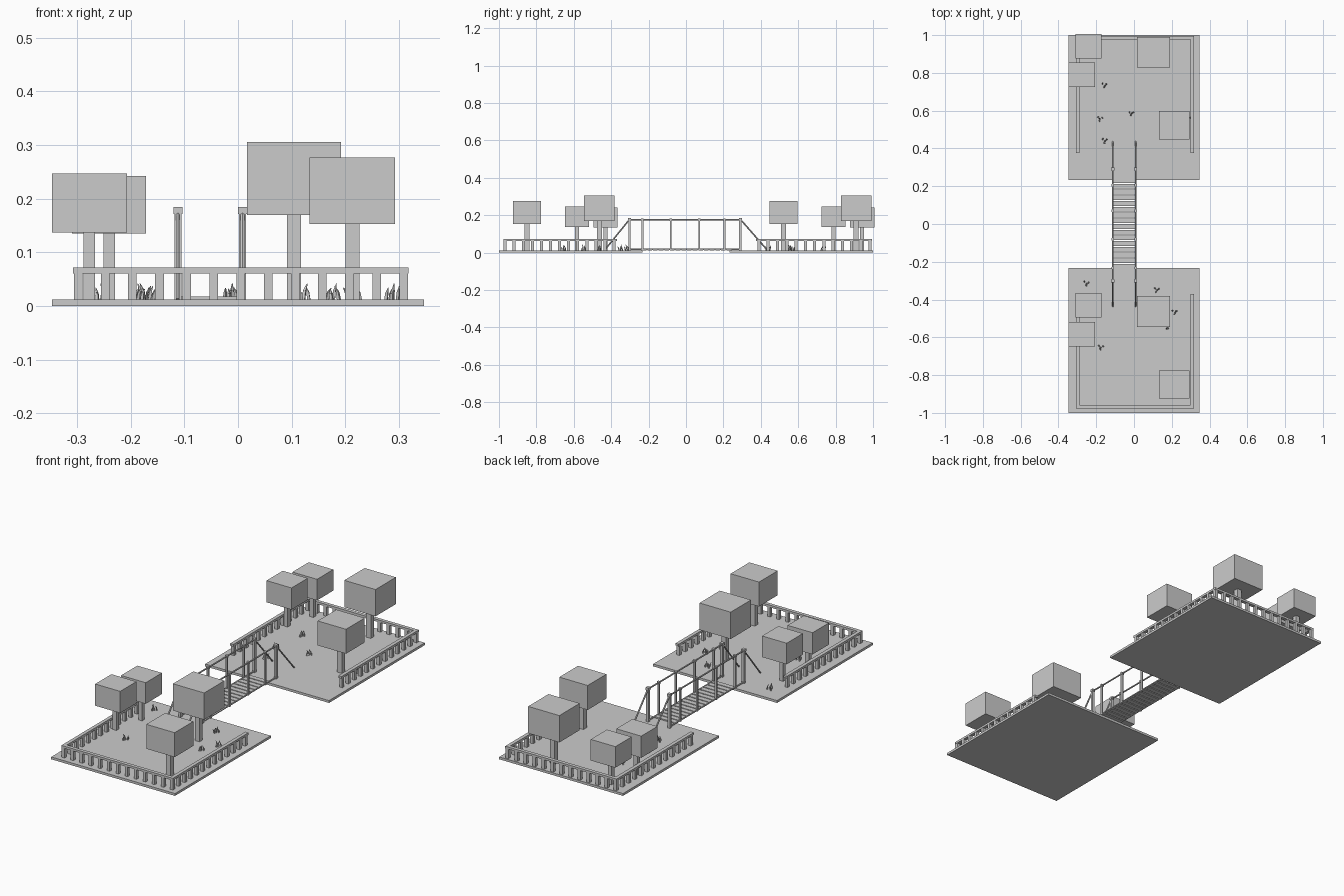
import bpy, bmesh, math, random
from mathutils import Vector, Matrix

if "Cube" in bpy.data.objects:
    bpy.data.objects.remove(bpy.data.objects["Cube"])

random.seed(4)


def finish(name, bm):
    me = bpy.data.meshes.new(name)
    bm.to_mesh(me)
    bm.free()
    ob = bpy.data.objects.new(name, me)
    bpy.context.collection.objects.link(ob)
    return ob


def add_box(bm, x0, x1, y0, y1, z0, z1):
    m = Matrix.Translation(((x0 + x1) / 2, (y0 + y1) / 2, (z0 + z1) / 2))
    m = m @ Matrix.Diagonal((x1 - x0, y1 - y0, z1 - z0, 1))
    bmesh.ops.create_cube(bm, size=1, matrix=m)


def add_post(bm, x, y, w, z0, z1):
    add_box(bm, x - w / 2, x + w / 2, y - w / 2, y + w / 2, z0, z1)


def add_bar(bm, a, b, r1, r2=None, sides=6):
    a, b = Vector(a), Vector(b)
    d = b - a
    m = Matrix.Translation((a + b) / 2) @ d.to_track_quat('Z', 'Y').to_matrix().to_4x4()
    bmesh.ops.create_cone(bm, cap_ends=True, segments=sides, radius1=r1,
                          radius2=r1 if r2 is None else r2, depth=d.length, matrix=m)


def spread(a, b, n):
    return [a + (b - a) * i / (n - 1) for i in range(n)]


G = 0.012            # top of the ground slabs
XL, XR = -0.298, 0.309   # side fence centre lines

for side, s, end, start in (("front", -1, -0.967, -0.37), ("back", 1, 0.985, 0.375)):
    # ground slab
    bm = bmesh.new()
    add_box(bm, -0.347, 0.347, *sorted((s * 0.233, s)), 0, G)
    finish(side + "_ground", bm)

    # fence rails
    bm = bmesh.new()
    for x in (XL, XR):
        add_box(bm, x - 0.009, x + 0.009, *sorted((start, end - s * 0.009)), 0.061, 0.072)
    add_box(bm, XL - 0.009, XR + 0.009, end - 0.009, end + 0.009, 0.061, 0.072)
    finish(side + "_fence_rails", bm)

    # fence posts
    bm = bmesh.new()
    for y in spread(start + s * 0.015, end, 13):
        for x in (XL, XR):
            add_post(bm, x, y, 0.016, G, 0.062)
    for x in spread(XL, XR, 13)[1:-1]:
        add_post(bm, x, end, 0.016, G, 0.062)
    finish(side + "_fence_posts", bm)

# trees: x, y, canopy x size, y size, canopy bottom, top, trunk width
TREES = [(0.104, -0.463, 0.175, 0.163, 0.170, 0.306, 0.026),
         (0.213, -0.850, 0.159, 0.150, 0.153, 0.277, 0.026),
         (-0.240, -0.430, 0.138, 0.130, 0.135, 0.242, 0.021),
         (-0.277, -0.583, 0.140, 0.130, 0.137, 0.247, 0.021)]
for side, dy in (("front", 0), ("back", 1.372)):
    for i, (x, y, sx, sy, z0, z1, w) in enumerate(TREES):
        y += dy
        bm = bmesh.new()
        add_post(bm, x, y, w, G, z0 + 0.01)
        finish(f"{side}_tree_trunk_{i}", bm)
        bm = bmesh.new()
        add_box(bm, x - sx / 2, x + sx / 2, y - sy / 2, y + sy / 2, z0, z1)
        finish(f"{side}_tree_canopy_{i}", bm)

# bridge planks
bm = bmesh.new()
for y in spread(-0.225, 0.23, 16):
    add_box(bm, -0.112, 0.006, y - 0.0125, y + 0.0125, 0.012, 0.018)
finish("bridge_planks", bm)

# bridge posts and ropes on both sides
posts, balusters, ropes = bmesh.new(), bmesh.new(), bmesh.new()
for x in (-0.112, 0.0085):
    for y, s in ((-0.302, -1), (0.291, 1)):
        add_post(posts, x, y, 0.013, G, 0.174)
        add_post(posts, x, y, 0.017, 0.172, 0.185)
        add_bar(ropes, (x, y, 0.178), (x, s * 0.436, G), 0.004)
    for y in (-0.233, -0.081, 0.070, 0.206):
        add_post(balusters, x, y, 0.009, 0.012, 0.178)
        add_post(balusters, x, y, 0.013, 0.170, 0.182)
    add_bar(ropes, (x, -0.302, 0.176), (x, 0.291, 0.176), 0.004)
    add_bar(ropes, (x, -0.302, 0.017), (x, 0.291, 0.017), 0.004)
finish("bridge_end_posts", posts)
finish("bridge_balusters", balusters)
finish("bridge_ropes", ropes)

# grass tufts made of bent blades
TUFTS = [(-0.155, 0.735), (-0.18, 0.56), (-0.012, 0.587), (-0.155, 0.442), (0.288, 0.56),
         (-0.25, -0.312), (0.122, -0.346), (0.217, -0.465), (0.178, -0.545), (-0.175, -0.65)]
bm = bmesh.new()
for x, y in TUFTS:
    for ox, oy, h in ((-0.012, 0.006, 0.022), (0.0, -0.004, 0.030), (0.010, 0.004, 0.025), (-0.004, -0.012, 0.02)):
        p = Vector((x + ox, y + oy, G))
        a = random.uniform(0, math.tau)
        lean = Vector((math.cos(a), math.sin(a), 0)) * 0.006
        mid = p + lean * 0.4 + Vector((0, 0, h * 0.55))
        add_bar(bm, p, mid, 0.004, 0.0035, 4)
        add_bar(bm, mid, p + lean * 1.4 + Vector((0, 0, h)), 0.0035, 0.0008, 4)
finish("grass_tufts", bm)
